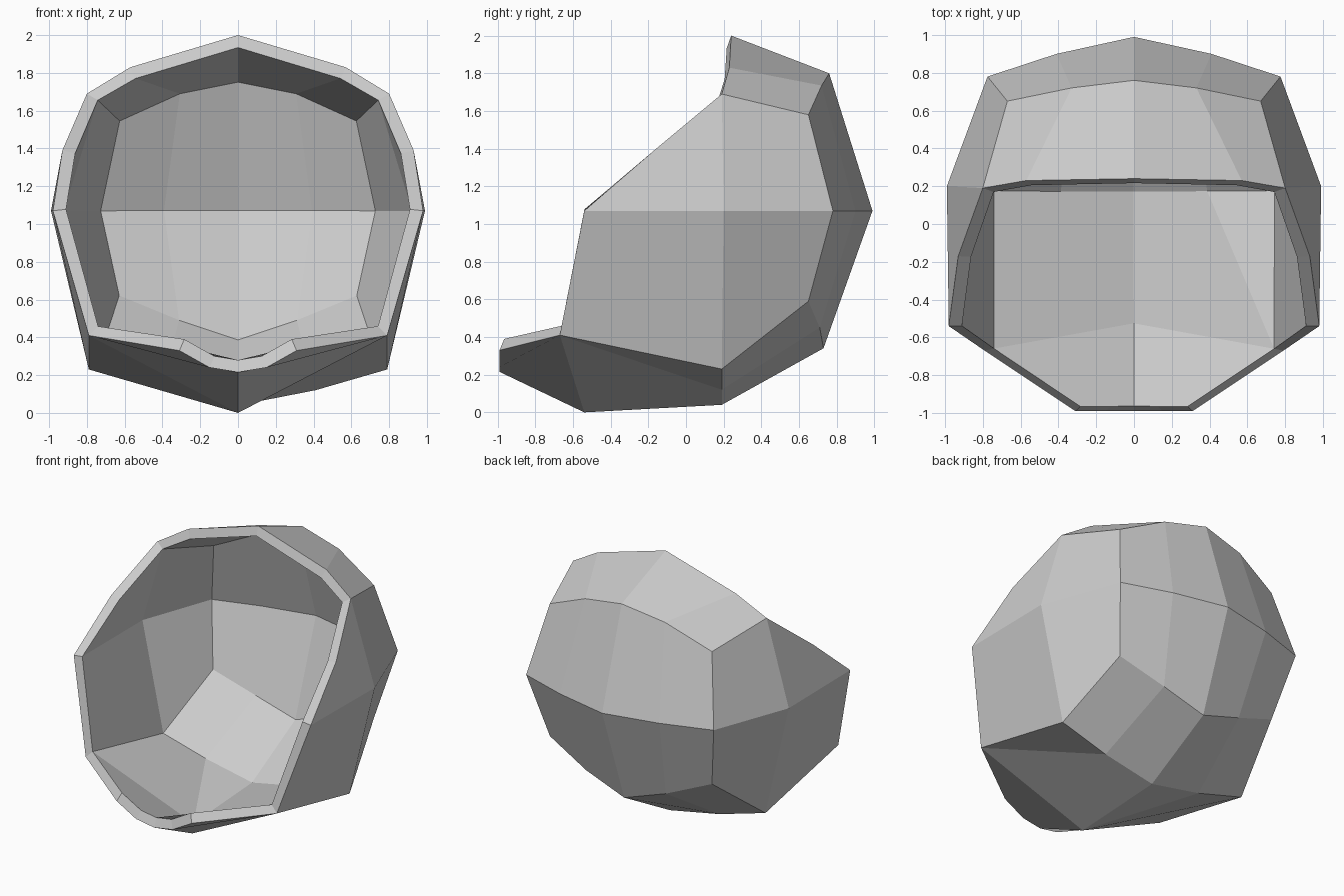
import bpy, bmesh

if "Cube" in bpy.data.objects:
    bpy.data.objects.remove(bpy.data.objects["Cube"])

# Key points of one half of the outer skin, centre line to edge
rows = [
    [(0, .24, 2.0), (.57, .23, 1.83), (.80, .19, 1.69)],    # crown rim
    [(0, .76, 1.80), (.33, .72, 1.735), (.67, .65, 1.58)],  # upper back
    [(0, .99, 1.07), (.41, .90, 1.07), (.775, .78, 1.07)],  # middle back
    [(0, .73, .34), (.33, .71, .45), (.67, .65, .59)],      # lower back
    [(0, .19, .04), (.41, .19, .12), (.79, .19, .23)],      # underside
]
side = (.99, .20, 1.07)
temple = (.93, -.17, 1.39)
cheek = (.98, -.54, 1.07)
jaw = (.79, -.67, .41)
chin = [(.31, -.99, .33), (.15, -.99, .24), (0, -.99, .215)]
heel = (0, -.54, 0)

top, upper, mid, lower, under = rows


def half_faces(sign):
    faces = []
    # Crown, back and underside strips
    for a, b in zip(rows, rows[1:]):
        faces += [(a[i], a[i + 1], b[i + 1], b[i]) for i in range(2)]
    # Side panels
    faces += [(top[2], side, mid[2], upper[2]),
              (side, under[2], lower[2], mid[2]),
              (cheek, jaw, under[2], side)]
    # Chin guard
    faces.append((heel, jaw, *chin))
    # Temple and jaw floor fold differently on each side
    if sign > 0:
        faces += [(temple, cheek, side, top[2]),
                  (jaw, heel, under[0], under[1]),
                  (jaw, under[1], under[2])]
    else:
        faces += [(cheek, side, top[2], temple),
                  (heel, under[0], under[1]),
                  (heel, under[1], under[2], jaw)]
    return faces


bm = bmesh.new()
verts = {}


def vert(p, sign):
    key = (p[0] * sign + 0.0, p[1], p[2])
    if key not in verts:
        verts[key] = bm.verts.new(key)
    return verts[key]


for sign in (1, -1):
    for f in half_faces(sign):
        loop = [vert(p, sign) for p in f]
        if sign < 0:
            loop = loop[:1] + loop[:0:-1]
        bm.faces.new(loop)

mesh = bpy.data.meshes.new("helmet_shell")
bm.to_mesh(mesh)
bm.free()
shell = bpy.data.objects.new("helmet_shell", mesh)
bpy.context.collection.objects.link(shell)

# Wall thickness, grown inward
wall = shell.modifiers.new("wall", 'SOLIDIFY')
wall.thickness = 0.07
wall.offset = -1
